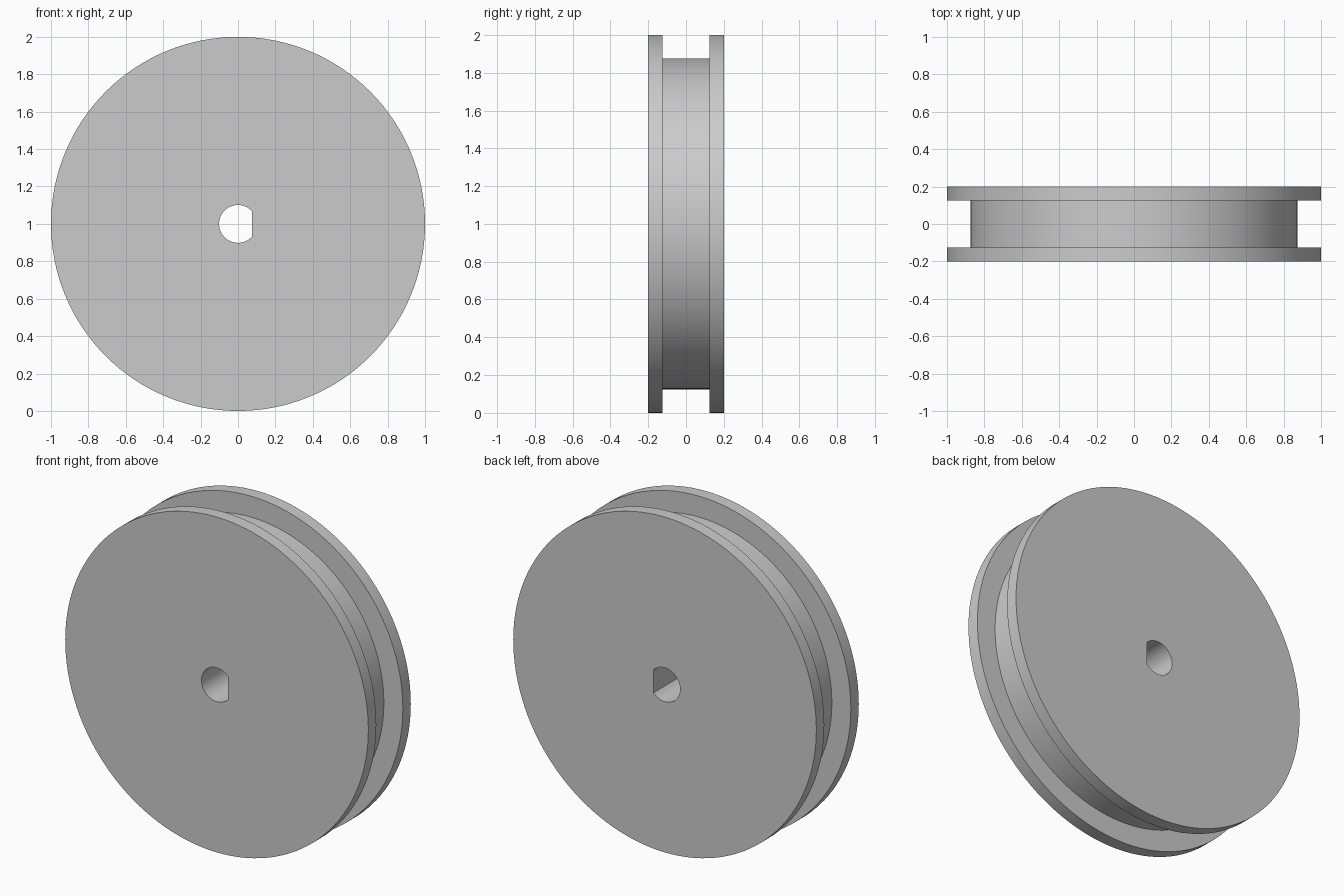
import bpy, bmesh, math

cube = bpy.data.objects.get("Cube")
if cube:
    bpy.data.objects.remove(cube, do_unlink=True)

SEGMENTS = 128
STEP = math.tau / SEGMENTS
HALF_WIDTH, GROOVE_HALF = 0.2, 0.125
RIM, GROOVE, BORE = 1.0, 0.875, 0.101
FLAT = BORE * math.cos(15 * STEP)      # flat side of the D-shaped bore

# One neutral grey
grey = bpy.data.materials.new("plain grey")
grey.use_nodes = True
colour = (0.6, 0.6, 0.6, 1)
grey.diffuse_color = colour
grey.node_tree.nodes["Principled BSDF"].inputs["Base Color"].default_value = colour

bm = bmesh.new()


def ring(radius, y, flat=None):
    """Circle around the y axis, optionally cut straight on the +x side."""
    verts = []
    for i in range(SEGMENTS):
        x, z = radius * math.cos(i * STEP), radius * math.sin(i * STEP)
        if flat is not None:
            x = min(x, flat)
        verts.append(bm.verts.new((x, y, z + RIM)))
    return verts


# Closed cross-section: bore, front flange, groove, back flange
rings = [
    ring(BORE, -HALF_WIDTH, FLAT),
    ring(RIM, -HALF_WIDTH),
    ring(RIM, -GROOVE_HALF),
    ring(GROOVE, -GROOVE_HALF),
    ring(GROOVE, GROOVE_HALF),
    ring(RIM, GROOVE_HALF),
    ring(RIM, HALF_WIDTH),
    ring(BORE, HALF_WIDTH, FLAT),
]
for a, b in zip(rings, rings[1:] + rings[:1]):
    for i in range(SEGMENTS):
        j = (i + 1) % SEGMENTS
        bm.faces.new((a[i], a[j], b[j], b[i]))
bmesh.ops.recalc_face_normals(bm, faces=bm.faces)

mesh = bpy.data.meshes.new("grooved_wheel")
bm.to_mesh(mesh)
bm.free()
mesh.materials.append(grey)
wheel = bpy.data.objects.new("grooved_wheel", mesh)
bpy.context.collection.objects.link(wheel)

# Smooth round walls, crisp corners
bpy.ops.object.select_all(action="DESELECT")
wheel.select_set(True)
bpy.context.view_layer.objects.active = wheel
bpy.ops.object.shade_smooth_by_angle(angle=math.radians(30))
